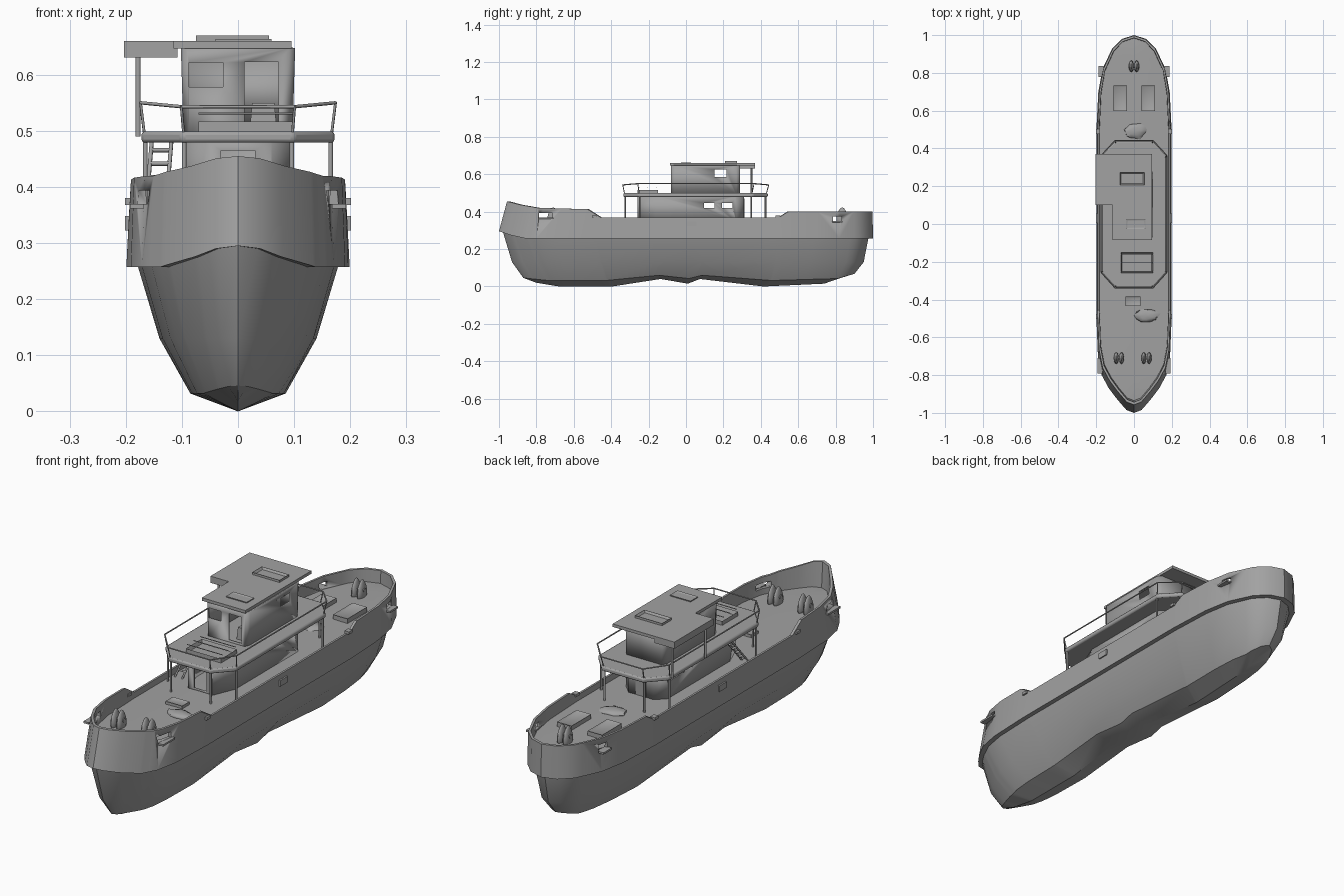
import bpy, bmesh, math, random
from mathutils import Vector, Matrix

if "Cube" in bpy.data.objects:
    bpy.data.objects.remove(bpy.data.objects["Cube"])
random.seed(4)

GREY = (0.36, 0.36, 0.36, 1)
mat = bpy.data.materials.new("plain grey")
mat.use_nodes = True
mat.diffuse_color = GREY
mat.node_tree.nodes["Principled BSDF"].inputs["Base Color"].default_value = GREY


def finish(name, bm, angle=35):
    bmesh.ops.recalc_face_normals(bm, faces=bm.faces)
    me = bpy.data.meshes.new(name)
    bm.to_mesh(me)
    bm.free()
    ob = bpy.data.objects.new(name, me)
    bpy.context.collection.objects.link(ob)
    me.materials.append(mat)
    bpy.ops.object.select_all(action='DESELECT')
    ob.select_set(True)
    bpy.context.view_layer.objects.active = ob
    bpy.ops.object.shade_smooth_by_angle(angle=math.radians(angle))
    return ob


def lerp(table, t):
    for (a, p), (b, q) in zip(table, table[1:]):
        if t <= b:
            return p + (q - p) * max(0, t - a) / (b - a)
    return table[-1][1]


def box(name, loc, size, taper=1.0):
    bm = bmesh.new()
    bmesh.ops.create_cube(bm, size=1)
    for v in bm.verts:
        k = taper if v.co.z > 0 else 1
        v.co = Vector((v.co.x * size[0] * k, v.co.y * size[1] * k, v.co.z * size[2])) + Vector(loc)
    return finish(name, bm)


def prism(name, outline, z0, z1, caps=True, lean=1.0):
    bm = bmesh.new()
    lo = [bm.verts.new((x, y, z0)) for x, y in outline]
    hi = [bm.verts.new((x * lean, y, z1)) for x, y in outline]
    n = len(outline)
    for i in range(n):
        j = (i + 1) % n
        bm.faces.new((lo[i], lo[j], hi[j], hi[i]))
    if caps:
        bm.faces.new(lo)
        bm.faces.new(hi)
    return finish(name, bm)


def rod(name, a, b, r=0.004, sides=6):
    a, b = Vector(a), Vector(b)
    d = b - a
    bm = bmesh.new()
    m = Matrix.Translation((a + b) / 2) @ d.to_track_quat('Z', 'Y').to_matrix().to_4x4()
    bmesh.ops.create_cone(bm, cap_ends=True, segments=sides, radius1=r, radius2=r,
                          depth=d.length, matrix=m)
    return finish(name, bm, 70)


def hatch(name, x, y, z, w, l, h, sink):
    bm = bmesh.new()
    bmesh.ops.create_cube(bm, size=1)
    for v in bm.verts:
        v.co = (x + v.co.x * w, y + v.co.y * l, z + (h if v.co.z > 0 else 0))
    bm.normal_update()
    top = [f for f in bm.faces if f.normal.z > 0.9]
    bmesh.ops.inset_region(bm, faces=top, thickness=0.009)
    for v in top[0].verts:
        v.co.z -= sink
    return finish(name, bm)


def modify(ob, kind, **props):
    mod = ob.modifiers.new(kind, kind)
    for key, value in props.items():
        setattr(mod, key, value)
    bpy.context.view_layer.objects.active = ob
    bpy.ops.object.modifier_apply(modifier=mod.name)


def cut(ob, loc, size):
    cutter = box("cutter", loc, size)
    cutter.hide_render = True
    modify(ob, 'BOOLEAN', object=cutter, operation='DIFFERENCE', solver='EXACT')
    bpy.data.objects.remove(cutter)


# Hull: lines run from bow to stern, lofted from keel to rail and over the deck
DECK = 0.345
plan = [(-1, 0), (-.985, .2), (-.93, .44), (-.87, .67), (-.8, .86), (-.7, .96), (-.5, 1),
        (.5, 1), (.7, .95), (.82, .84), (.93, .58), (.98, .32), (1, 0)]
keel = [(-1, .02), (-.85, 0), (-.5, 0), (-.18, .04), (0, .015), (.08, .04), (.5, 0),
        (.9, .015), (1, .05)]
knuckle = [(-1, .295), (-.94, .275), (-.86, .257), (1, .257)]
rail_top = [(-1, .455), (-.93, .437), (-.83, .42), (-.56, .413), (-.49, .37), (.49, .37),
            (.54, .4), (1, .4)]
lines = [  # fore end, aft end, half width, height rule
    (-.8, .82, 0, lambda t: lerp(keel, t)),
    (-.87, .9, .085, lambda t: .032 + .7 * lerp(keel, t)),
    (-.93, .95, .14, lambda t: .13),
    (-.98, .975, .178, lambda t: lerp(knuckle, t)),
    (-1, 1, .199, lambda t: lerp(knuckle, t)),
    (-.957, .997, .193, lambda t: lerp(rail_top, t)),
    (-.943, .985, .184, lambda t: lerp(rail_top, t)),
    (-.935, .983, .182, lambda t: DECK),
    (-.9, .95, 0, lambda t: DECK + .004)]
stations = sorted({t for tab in (plan, keel, rail_top, knuckle) for t, _ in tab})
bm = bmesh.new()
rings = []
for t in stations:
    half = [(w * lerp(plan, t), a + (b - a) * (t + 1) / 2, z(t)) for a, b, w, z in lines]
    mirrored = [(-x, y, z) for x, y, z in half[-2:0:-1]]
    rings.append([bm.verts.new(p) for p in half + mirrored])
for r, s in zip(rings, rings[1:]):
    for i in range(len(r)):
        j = (i + 1) % len(r)
        bm.faces.new((r[i], r[j], s[j], s[i]))
bmesh.ops.remove_doubles(bm, verts=bm.verts, dist=0.0005)
bmesh.ops.dissolve_degenerate(bm, edges=bm.edges, dist=0.0001)
hull = finish("hull", bm, 32)
for y, z, w, x in ((-.75, .382, .07, .17), (.808, .363, .045, .165)):
    cut(hull, (0, y, z), (.6, w, .024))
    for s in (-1, 1):
        box("fairlead_sill", (s * (x + .01), y, z - .016), (.025, w + .012, .008))
for s in (-1, 1):
    box("side_fairlead", (s * .194, .03, .335), (.014, .05, .026))
    for y in (-.49, .49):
        box("rail_chock", (s * .19, y, .374), (.022, .025, .012))

# Lower house with hollow walls and window openings
half = [(.06, -.26), (.1, -.16), (.1, .27), (.06, .31)]
outline = half + [(-x, y) for x, y in reversed(half)]
house = prism("lower_house", outline, DECK, .485, caps=False)
modify(house, 'SOLIDIFY', thickness=.008)
for y in (.125, .22):
    cut(house, (0, y, .433), (.5, .055, .026))
cut(house, (0, -.26, .41), (.06, .06, .11))
box("aft_door", (0, .311, .41), (.05, .006, .12))

# Boat deck over the house, with lip, railing and posts
half = [(.1, -.335), (.172, -.255), (.172, .36), (.1, .438)]
edge = half + [(-x, y) for x, y in reversed(half)]
deck = prism("boat_deck", edge, .479, .499)
modify(deck, 'BEVEL', width=.006, segments=2)
rail = [(x * 1.01, y * 1.01, .55 if abs(x) > .15 else .543) for x, y in edge]
for a, b in zip(rail, rail[1:] + rail[:1]):
    rod("hand_rail", a, b, .003)
for (x, y), r in zip(edge, rail):
    rod("rail_post", (x * .97, y * .98, .495), r, .0025)
    rod("deck_post", (x * .96, y * .97, DECK), (x * .96, y * .97, .485), .0045)

# Wheelhouse with hollow walls, windows and front door
half = [(.088, -.08), (.097, -.06), (.097, .27), (.085, .29)]
outline = half + [(-x, y) for x, y in reversed(half)]
wheelhouse = prism("wheelhouse", outline, .49, .648, caps=False, lean=1.05)
modify(wheelhouse, 'SOLIDIFY', thickness=.006)
cut(wheelhouse, (0, .185, .605), (.5, .065, .04))
cut(wheelhouse, (-.057, -.08, .6), (.06, .06, .044))
cut(wheelhouse, (.042, -.08, .565), (.06, .06, .115))
box("control_console", (.045, -.02, .52), (.05, .04, .06), .8)

# Wheelhouse roof: one wing reaches out over the side deck
prism("wheelhouse_roof", [(-.115, -.085), (.095, -.085), (.095, .37), (-.203, .37),
                          (-.203, .1), (-.115, .1)], .647, .66)
prism("roof_wing_skirt", [(-.203, .1), (-.108, .1), (-.108, .37), (-.203, .37)], .631, .648)
hatch("roof_hatch", -.01, .24, .658, .13, .065, .012, .009)
hatch("roof_panel", .01, 0, .658, .1, .052, .006, .004)
for y in (.12, .35):
    rod("wing_post", (-.178, y, .49), (-.178, y, .64), .005)

# Skylight on the boat deck with guard bars
hatch("skylight", .015, -.205, .497, .17, .11, .02, .016)
for y in (-.25, -.205, -.16):
    rod("skylight_bar", (-.07, y, .531), (.1, y, .531), .002)

# Side ladder up to the boat deck
for x in (-.165, -.13):
    rod("ladder_side", (x, -.2, DECK), (x + .012, -.08, .49), .004)
for i in range(1, 6):
    k = i / 6
    rod("ladder_step", (-.165 + .012 * k, -.2 + .12 * k, DECK + .145 * k),
        (-.13 + .012 * k, -.2 + .12 * k, DECK + .145 * k), .004)

# Deck hatches
for x in (-.073, .075):
    hatch("stern_hatch", x, .665, DECK, .07, .135, .022, .004)
hatch("bow_hatch", -.005, -.41, DECK, .08, .05, .016, .004)

# Mooring bitts: paired tapered bollards with a cross bar
for x, y in ((-.08, -.71), (.066, -.71), (0, .835)):
    for s in (-1, 1):
        bm = bmesh.new()
        bmesh.ops.create_uvsphere(bm, u_segments=12, v_segments=8, radius=1)
        for v in bm.verts:
            k = 1.15 - .35 * v.co.z
            v.co = (x + s * .014 + v.co.x * .011 * k, y + v.co.y * .026 * k,
                    DECK + .03 + v.co.z * .048)
        finish("bollard", bm, 60)
    rod("bitt_bar", (x - .028, y, DECK + .035), (x + .028, y, DECK + .035), .009, 10)

# Rope piles: low uneven mounds
for x, y, w, l in ((.065, -.485, .075, .04), (.005, .49, .065, .045)):
    bm = bmesh.new()
    bmesh.ops.create_uvsphere(bm, u_segments=14, v_segments=6, radius=1)
    for v in bm.verts:
        k = random.uniform(.75, 1.05)
        v.co = (x + v.co.x * w * k, y + v.co.y * l * k, DECK + .004 + v.co.z * .014)
    finish("rope_pile", bm, 50)
